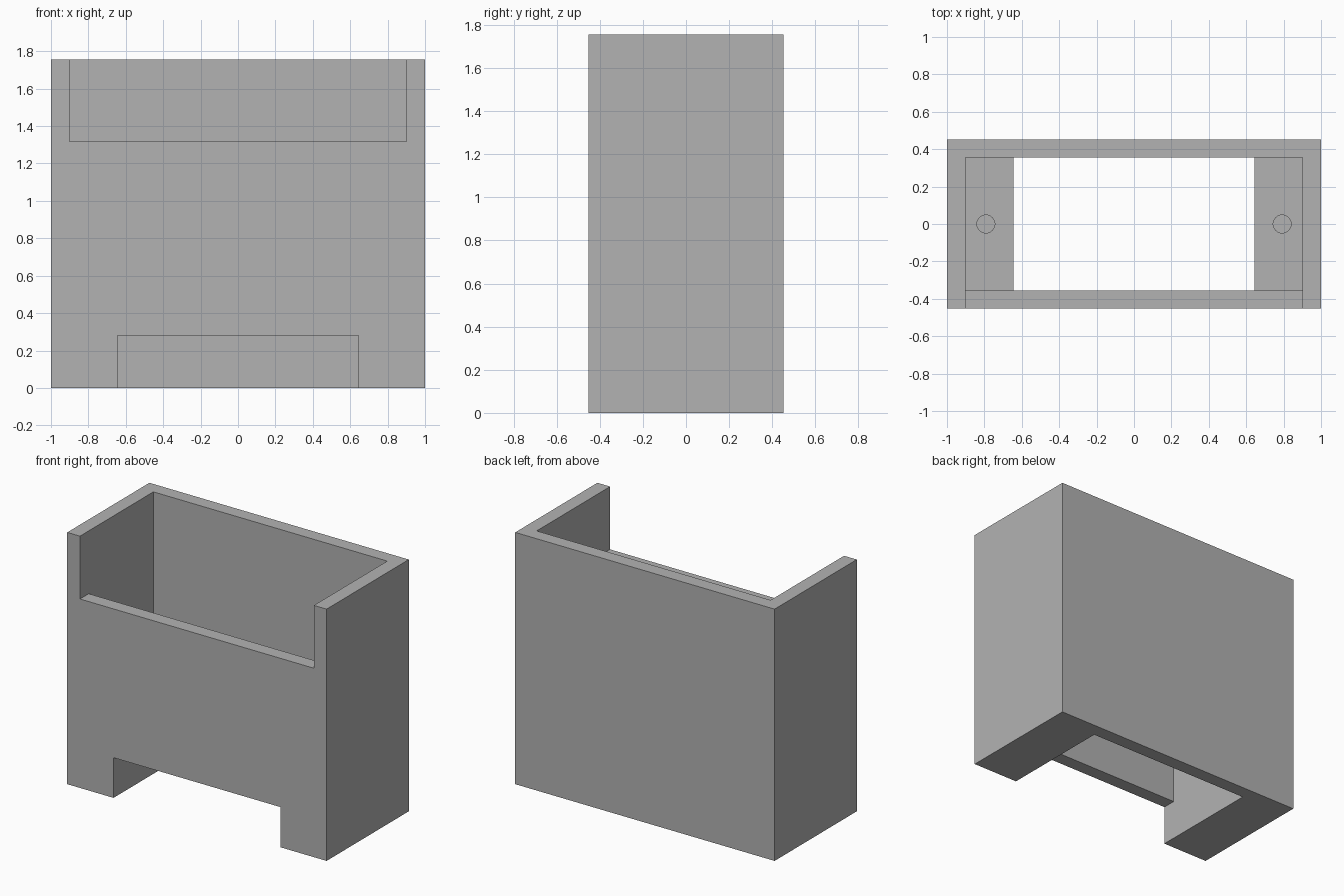
import bpy

if "Cube" in bpy.data.objects:
    bpy.data.objects.remove(bpy.data.objects["Cube"])

W, D, H = 1.0, 0.4525, 1.755      # half width, half depth, height
IW, ID = 0.902, 0.356             # inner half width and half depth
SLOT = 0.643                      # half width of the slot between the mounts
SHELF = 0.89                      # top of the screw mounts

grey = bpy.data.materials.new("light grey")
grey.diffuse_color = (0.448, 0.448, 0.448, 1)
grey.use_nodes = True
grey.node_tree.nodes["Principled BSDF"].inputs["Base Color"].default_value = grey.diffuse_color


def box(name, x0, x1, y0, y1, z0, z1):
    bpy.ops.mesh.primitive_cube_add(
        size=1, location=((x0 + x1) / 2, (y0 + y1) / 2, (z0 + z1) / 2))
    ob = bpy.context.object
    ob.name = name
    ob.scale = (x1 - x0, y1 - y0, z1 - z0)
    bpy.ops.object.transform_apply(location=True, rotation=False, scale=True)
    return ob


def cut(target, cutter):
    mod = target.modifiers.new("cut", 'BOOLEAN')
    mod.operation = 'DIFFERENCE'
    mod.solver = 'EXACT'
    mod.object = cutter
    cutter.hide_render = True
    bpy.context.view_layer.objects.active = target
    bpy.ops.object.modifier_apply(modifier=mod.name)
    bpy.data.objects.remove(cutter)


# Outer block
housing = box("housing", -W, W, -D, D, 0, H)
housing.data.materials.append(grey)

# Wide upper recess, leaving a mount at each end
cut(housing, box("recess_cutter", -IW, IW, -ID, ID, SHELF, H + 0.2))
# Slot between the mounts, open at the bottom
cut(housing, box("slot_cutter", -SLOT, SLOT, -ID, ID, -0.2, SHELF + 0.2))
# Lowered front rim
cut(housing, box("rim_cutter", -IW, IW, -D - 0.2, -ID + 0.1, 1.317, H + 0.2))
# Cable notch at the foot of the front wall
cut(housing, box("notch_cutter", -SLOT, SLOT, -D - 0.2, -ID + 0.1, -0.2, 0.28))

# Blind screw holes in the mounts
for side in (-1, 1):
    bpy.ops.mesh.primitive_cylinder_add(
        vertices=32, radius=0.048, depth=0.66,
        location=(side * 0.792, 0, SHELF - 0.23))
    cut(housing, bpy.context.object)

# Flat walls with smooth hole sides
bpy.ops.object.select_all(action='DESELECT')
housing.select_set(True)
bpy.context.view_layer.objects.active = housing
bpy.ops.object.shade_smooth_by_angle()
